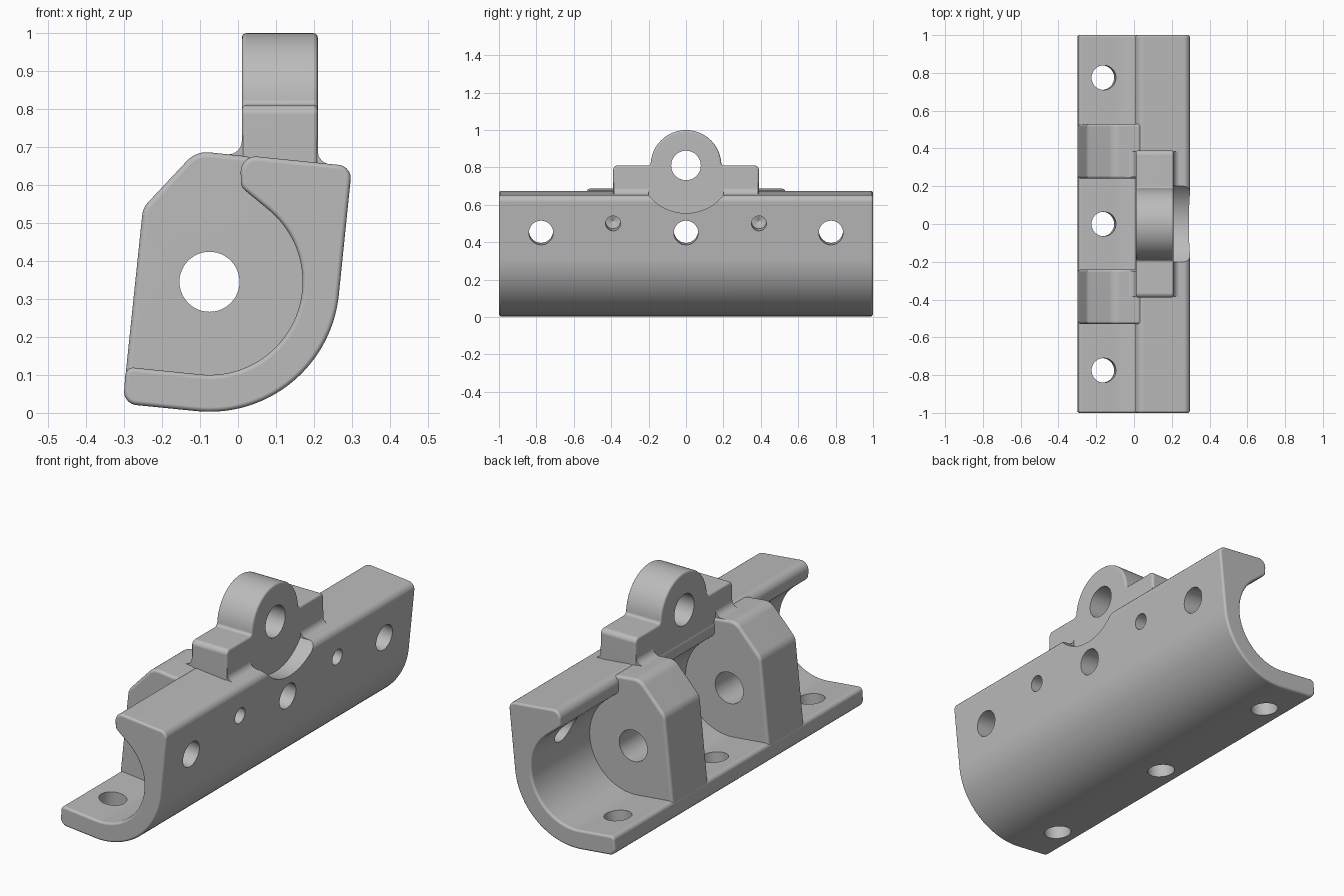
import bpy, bmesh, math
from mathutils import Vector, Matrix

cube = bpy.data.objects.get("Cube")
if cube:
    bpy.data.objects.remove(cube, do_unlink=True)

grey = bpy.data.materials.new("plain_grey")
grey.use_nodes = True
colour = (0.5, 0.5, 0.5, 1)
grey.diffuse_color = colour
grey.node_tree.nodes["Principled BSDF"].inputs["Base Color"].default_value = colour

BORE = Vector((-0.075, 0.345))            # centre of the channel curve
SIDE = Vector((0.995, 0, -0.1)).normalized()   # outward normal of the side wall
FLOOR = Vector((-0.1, 0, -0.995)).normalized() # outward normal of the floor


def arc(centre, radius, start, end, steps):
    out = []
    for i in range(steps + 1):
        a = math.radians(start + (end - start) * i / steps)
        out.append((centre[0] + radius * math.cos(a), centre[1] + radius * math.sin(a)))
    return out


def rounded(points, steps=7):
    """Replace each (a, b, r) corner by a tangent arc of radius r."""
    out = []
    for i, p in enumerate(points):
        here = Vector(p[:2])
        if len(p) < 3:
            out.append(here)
            continue
        u = (Vector(points[i - 1][:2]) - here).normalized()
        v = (Vector(points[(i + 1) % len(points)][:2]) - here).normalized()
        half, r = u.angle(v) / 2, p[2]
        centre = here + (u + v).normalized() * r / math.sin(half)
        a, b = (here + w * r / math.tan(half) - centre for w in (u, v))
        out += [centre + a.lerp(b, k / steps).normalized() * r for k in range(steps + 1)]
    return out


def finish_mesh(name, bm):
    bmesh.ops.recalc_face_normals(bm, faces=bm.faces)
    mesh = bpy.data.meshes.new(name)
    bm.to_mesh(mesh)
    bm.free()
    mesh.materials.append(grey)
    obj = bpy.data.objects.new(name, mesh)
    bpy.context.collection.objects.link(obj)
    return obj


def prism(name, points, axis, low, high):
    bm = bmesh.new()
    place = (lambda p, t: (p[0], t, p[1])) if axis == "y" else (lambda p, t: (t, p[0], p[1]))
    face = bm.faces.new([bm.verts.new(place(p, low)) for p in rounded(points)])
    ext = bmesh.ops.extrude_face_region(bm, geom=[face])
    move = Vector(place((0, 0), high - low))
    bmesh.ops.translate(bm, vec=move, verts=[g for g in ext["geom"] if isinstance(g, bmesh.types.BMVert)])
    return finish_mesh(name, bm)


def drill(centre, direction, radius, length, tip=None):
    bm = bmesh.new()
    turn = Vector(direction).to_track_quat("Z", "Y").to_matrix().to_4x4()
    bmesh.ops.create_cone(bm, cap_ends=True, segments=48, radius1=radius,
                          radius2=radius if tip is None else tip, depth=length,
                          matrix=Matrix.Translation(centre) @ turn)
    cutter = finish_mesh("cutter", bm)
    cutter.hide_render = True
    return cutter


def complete(obj, bevel=0, cutters=()):
    """Soften the edges, cut the holes, then shade."""
    bpy.ops.object.select_all(action="DESELECT")
    bpy.context.view_layer.objects.active = obj
    obj.select_set(True)
    if bevel:
        mod = obj.modifiers.new("soften", "BEVEL")
        mod.width, mod.segments = bevel, 3
        mod.limit_method, mod.angle_limit = "ANGLE", math.radians(40)
        mod.use_clamp_overlap = False
        bpy.ops.object.modifier_apply(modifier=mod.name)
    for cutter in cutters:
        mod = obj.modifiers.new("cut", "BOOLEAN")
        mod.operation, mod.solver, mod.object = "DIFFERENCE", "EXACT", cutter
        bpy.ops.object.modifier_apply(modifier=mod.name)
        bpy.data.objects.remove(cutter, do_unlink=True)
    bpy.ops.object.shade_smooth_by_angle(angle=math.radians(38))
    mod = obj.modifiers.new("even_shading", "WEIGHTED_NORMAL")
    mod.keep_sharp = True


# Long curved channel with its floor lip and top flange
channel = prism("channel",
                arc(BORE, 0.342, -95.7, -5.7, 40)
                + [(0.3, 0.649, 0.035), (0.006, 0.679, 0.04), (0.008, 0.594, 0.03)]
                + arc(BORE, 0.245, 51, -95.7, 56)
                + [(-0.295, 0.121, 0.02), (-0.302, 0.024, 0.035)],
                "y", -1, 1)
holes = [drill((0.255, 0, 0.81), (1, 0, 0), 0.255, 0.09)]   # recess beside the lug
for y in (-0.775, 0, 0.775):
    holes.append(drill(Vector((0.28, y, 0.45)), SIDE, 0.065, 0.5))
    holes.append(drill(Vector((-0.165, y, 0.06)), FLOOR, 0.065, 0.3))
for y in (-0.39, 0.39):
    mouth = Vector((0.285, y, 0.5))
    holes.append(drill(mouth, SIDE, 0.04, 0.24))
    holes.append(drill(mouth - SIDE * 0.13, -SIDE, 0.04, 0.022, tip=0.001))
complete(channel, 0.012, holes)

# Two bored ribs inside the channel
for side, sign in (("front", -1), ("back", 1)):
    low, high = sorted((sign * 0.24, sign * 0.53))
    rib = prism(side + "_rib",
                [(-0.299, 0.07), (-0.25, 0.54, 0.06), (-0.11, 0.689, 0.07),
                 (0.035, 0.674), (0.06, 0.6)] + arc(BORE, 0.26, 45, -95.7, 40),
                "y", low, high)
    complete(rib, 0.015, [drill((BORE.x, sign * 0.385, BORE.y), (0, 1, 0), 0.079, 0.6)])

# Pierced lug standing on the flange, with a shoulder at each end
lug = prism("lug",
            [(-0.39, 0.62), (-0.39, 0.81, 0.025), (-0.19, 0.81, 0.015)]
            + arc((0, 0.81), 0.189, 174, 6, 48)
            + [(0.19, 0.81, 0.015), (0.39, 0.81, 0.025), (0.39, 0.62)],
            "x", 0.01, 0.21)
complete(lug, 0.012, [drill((0.1, 0, 0.81), (1, 0, 0), 0.079, 0.6)])

# Fillets between the lug and the faces it stands on
for side, sign in (("front", -1), ("back", 1)):
    low, high = sorted((sign * 0.2, sign * 0.385))
    complete(prism(side + "_outer_fillet",
                   [(0.19, 0.72), (0.21, 0.72), (0.21, 0.658, 0.035), (0.26, 0.652), (0.19, 0.63)],
                   "y", low, high))
    low, high = sorted((sign * 0.25, sign * 0.385))
    complete(prism(side + "_inner_fillet",
                   [(0.03, 0.73), (0.01, 0.73), (0.01, 0.677, 0.035), (-0.045, 0.682), (0.03, 0.64)],
                   "y", low, high))
